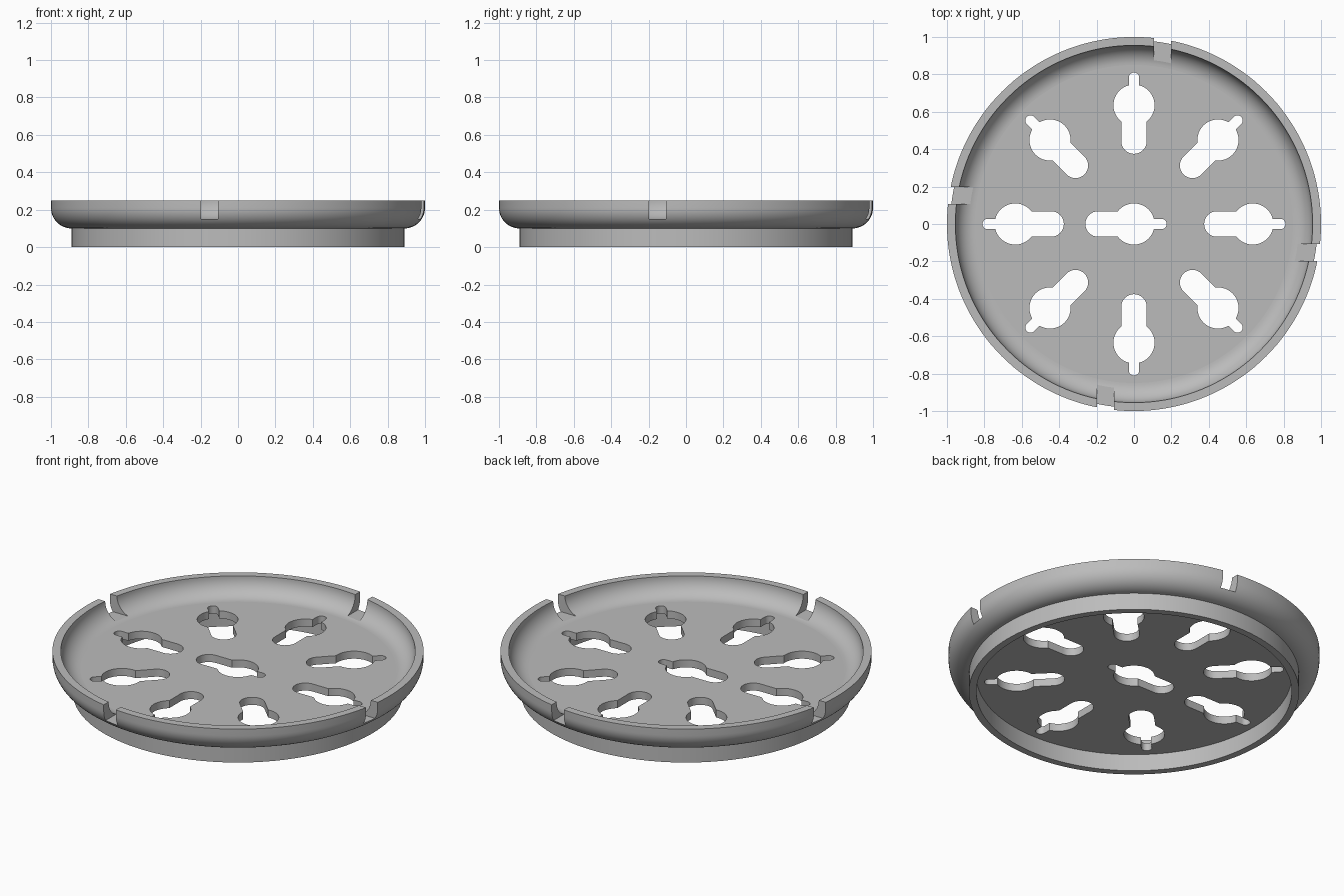
import bpy, bmesh, math
from math import sin, cos, pi, asin, radians
from mathutils import Matrix

if "Cube" in bpy.data.objects:
    bpy.data.objects.remove(bpy.data.objects["Cube"], do_unlink=True)

STEPS = 144
FLOOR, UNDER, TOP = 0.145, 0.10, 0.25

grey = bpy.data.materials.new("plain grey")
grey.use_nodes = True
colour = (0.5, 0.5, 0.5, 1)
grey.diffuse_color = colour
grey.node_tree.nodes["Principled BSDF"].inputs["Base Color"].default_value = colour


def arc(cx, cy, r, start, end, n):
    return [(cx + r * cos(start + (end - start) * i / n),
             cy + r * sin(start + (end - start) * i / n)) for i in range(n + 1)]


def make_object(name, bm):
    bmesh.ops.recalc_face_normals(bm, faces=bm.faces)
    mesh = bpy.data.meshes.new(name)
    bm.to_mesh(mesh)
    bm.free()
    mesh.materials.append(grey)
    obj = bpy.data.objects.new(name, mesh)
    bpy.context.collection.objects.link(obj)
    return obj


def lathe(name, profile):
    """Spin a radius/height profile; its two ends are closed by flat discs."""
    bm = bmesh.new()
    rings = [[bm.verts.new((r * cos(2 * pi * i / STEPS), r * sin(2 * pi * i / STEPS), z))
              for i in range(STEPS)] for r, z in profile]
    for a, b in zip(rings, rings[1:]):
        for i in range(STEPS):
            j = (i + 1) % STEPS
            bm.faces.new((a[i], a[j], b[j], b[i]))
    bm.faces.new(rings[0])
    bm.faces.new(rings[-1])
    return make_object(name, bm)


def keyhole_outline():
    """Round hole with a narrow slot on +x and a wide slot on -x."""
    hole, narrow, wide = 0.11, 0.028, 0.068
    a, b = asin(narrow / hole), asin(wide / hole)
    points = arc(0.175 - narrow, 0, narrow, -pi / 2, pi / 2, 10)
    points += arc(0, 0, hole, a, pi - b, 18)
    points += arc(wide - 0.26, 0, wide, pi / 2, 3 * pi / 2, 16)
    points += arc(0, 0, hole, pi + b, 2 * pi - a, 18)
    return points


def add_prism(bm, outline, matrix, low, high):
    base = [bm.verts.new(matrix @ Matrix.Translation((x, y, low)).translation)
            for x, y in outline]
    face = bm.faces.new(base)
    new = bmesh.ops.extrude_face_region(bm, geom=[face])["geom"]
    verts = [v for v in new if isinstance(v, bmesh.types.BMVert)]
    bmesh.ops.translate(bm, verts=verts, vec=(0, 0, high - low))


# Dish: underside recess, foot ring, rounded outer wall, rim, rounded inside
profile = [(0.85, UNDER), (0.85, 0), (0.89, 0), (0.89, UNDER)]
profile += arc(0.89, 0.21, 0.11, -pi / 2, 0, 14)[1:]
profile += [(1, TOP), (0.955, TOP)]
profile += arc(0.85, 0.25, 0.105, 0, -pi / 2, 14)[1:]
dish = lathe("dish", profile)

# Keyhole cutters: one in the middle and eight around it
bm = bmesh.new()
outline = keyhole_outline()
add_prism(bm, outline, Matrix(), 0.05, 0.2)
for i in range(8):
    place = Matrix.Rotation(i * pi / 4, 4, "Z") @ Matrix.Translation((0.635, 0, 0))
    add_prism(bm, outline, place, 0.05, 0.2)
keyholes = make_object("keyhole_cutter", bm)

# Rim notch cutters, one per quarter turn
bm = bmesh.new()
notch = [(0.84, -0.197), (1.1, -0.197), (1.1, -0.107), (0.84, -0.107)]
for i in range(4):
    add_prism(bm, notch, Matrix.Rotation(i * pi / 2, 4, "Z"), 0.15, 0.35)
notches = make_object("notch_cutter", bm)

bpy.ops.object.select_all(action="DESELECT")
bpy.context.view_layer.objects.active = dish
dish.select_set(True)
for cutter in (keyholes, notches):
    cutter.hide_render = True
    mod = dish.modifiers.new(cutter.name, "BOOLEAN")
    mod.operation, mod.solver, mod.object = "DIFFERENCE", "EXACT", cutter
    bpy.ops.object.modifier_apply(modifier=mod.name)
    bpy.data.objects.remove(cutter, do_unlink=True)

# Smooth walls, flat floor and rim
bpy.ops.object.shade_smooth_by_angle(angle=radians(30))
for face in dish.data.polygons:
    if abs(face.normal.z) > 0.999:
        face.use_smooth = False
